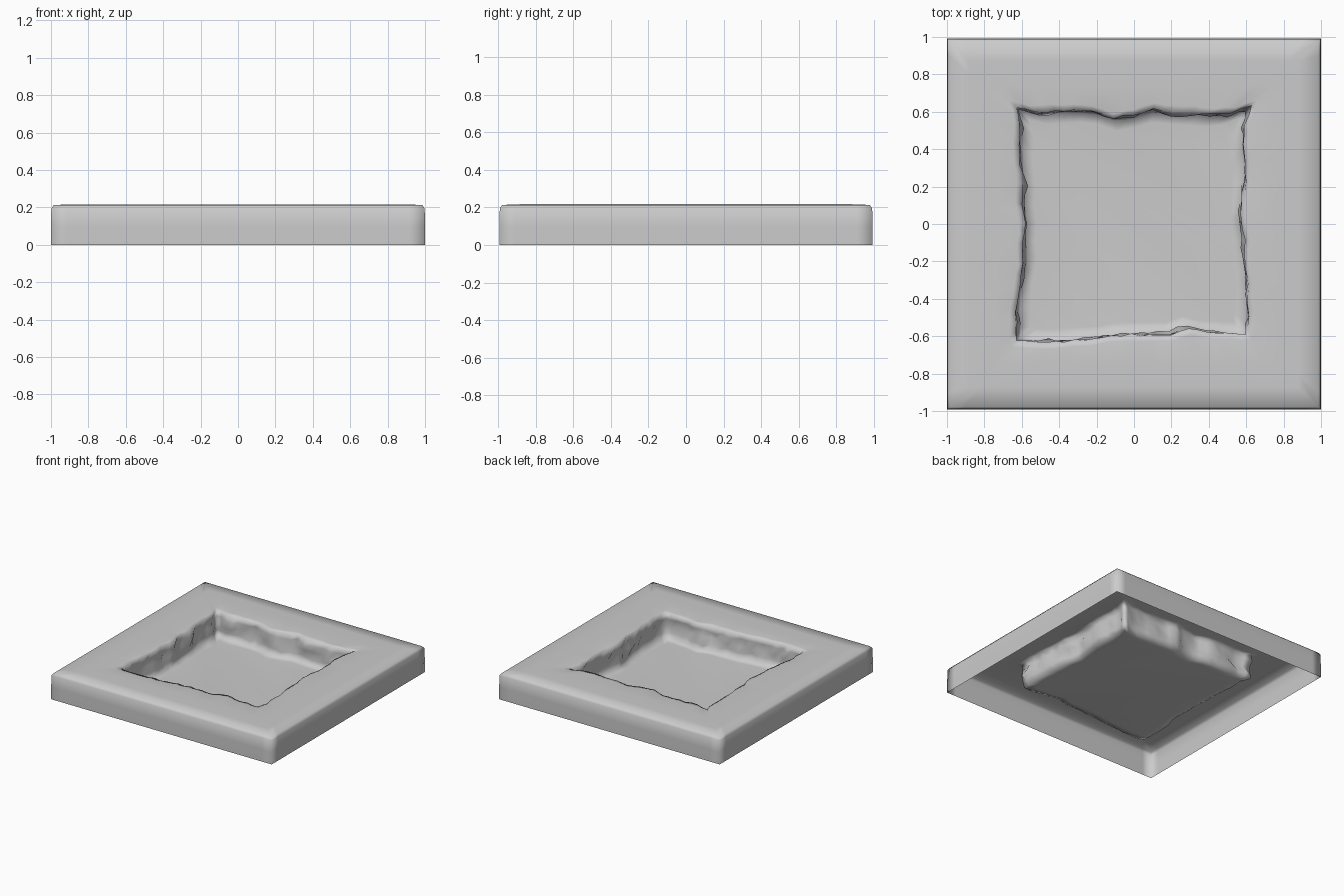
import bpy, bmesh, random
from mathutils import Vector, noise

if "Cube" in bpy.data.objects:
    bpy.data.objects.remove(bpy.data.objects["Cube"])

random.seed(4)
SEG = 24  # segments along each side

# Distance of the ragged pit edge from centre, read counter-clockwise along each side
SIDES = [
    [.61, .625, .62, .61, .605, .585, .58, .58, .58, .545, .57, .575, .58],   # front
    [.585, .595, .60, .59, .58, .58, .56, .57, .58, .58, .575, .58, .615],    # right
    [.62, .585, .575, .585, .59, .60, .57, .55, .59, .60, .595, .59, .615],   # back
    [.62, .59, .60, .595, .58, .59, .57, .585, .575, .595, .61, .61, .615],   # left
]


def turn(u, v, k):
    # rotate a point of the front side onto side k
    return [(u, -v), (v, u), (-u, v), (-v, -u)][k]


def pit_dist(k, t):
    p = SIDES[k % 4]
    f = t * (len(p) - 1)
    i = min(int(f), len(p) - 2)
    return p[i] + (p[i + 1] - p[i]) * (f - i)


def square_ring(half, z):
    ring = []
    for k in range(4):
        for i in range(SEG):
            x, y = turn(half * (2 * i / SEG - 1), half, k)
            ring.append(Vector((x, y * 0.992, z)))
    return ring


def pit_ring(offset, rough, z, zrough=0.0, scale=1.0):
    ring = []
    for k in range(4):
        lo, hi = -pit_dist(k - 1, 1), pit_dist(k + 1, 0)
        for i in range(SEG):
            t = i / SEG
            x, y = turn(lo + (hi - lo) * t, pit_dist(k, t), k)
            n = noise.noise(Vector((x * 7, y * 7, z * 14 + 3)))
            n += random.uniform(-0.35, 0.35)
            grow = 1 + (offset + rough * n) / 0.6
            dz = random.uniform(-zrough, zrough)
            ring.append(Vector((x * grow * scale, y * grow * scale, z + dz)))
    return ring


rings = [
    # outer skirt, open underneath
    square_ring(1.0, 0.0), square_ring(1.0, 0.1), square_ring(0.998, 0.195),
    # top surface
    square_ring(0.985, 0.213), square_ring(0.88, 0.217), square_ring(0.75, 0.217),
    pit_ring(0.045, 0.01, 0.216, 0.001),
    # rough pit wall
    pit_ring(0.012, 0.015, 0.211, 0.004), pit_ring(0.012, 0.03, 0.165, 0.012),
    pit_ring(0.012, 0.035, 0.115, 0.014), pit_ring(0.005, 0.03, 0.06, 0.012),
    pit_ring(0.0, 0.012, 0.014, 0.003),
    # pit floor
    pit_ring(-0.01, 0.0, 0.01, 0.0, 0.92),
]

bm = bmesh.new()
loops = [[bm.verts.new(p) for p in r] for r in rings]
n = 4 * SEG
for a, b in zip(loops, loops[1:]):
    for i in range(n):
        j = (i + 1) % n
        bm.faces.new((a[i], a[j], b[j], b[i]))
bm.faces.new(loops[-1])
for f in bm.faces:
    f.smooth = True

mesh = bpy.data.meshes.new("pit_tile")
bm.to_mesh(mesh)
bm.free()
tile = bpy.data.objects.new("pit_tile", mesh)
bpy.context.collection.objects.link(tile)
